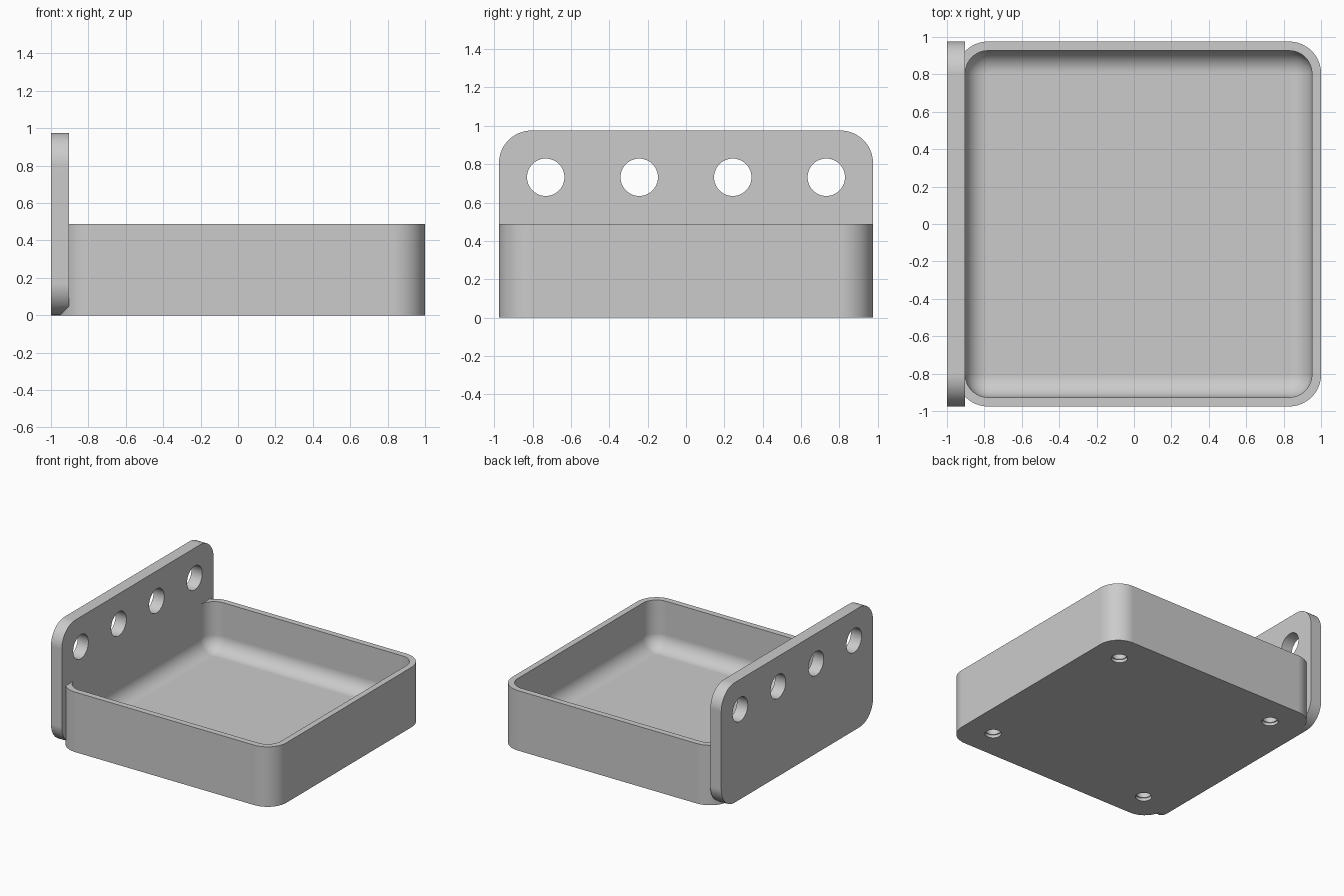
import bpy, bmesh, math
from mathutils import Matrix

UNIT = 1 / 41             # design step that all sizes are multiples of
HALF = 40 * UNIT          # half depth of the tray and plate
WALL = 2 * UNIT           # tray wall thickness
FLOOR = 4 * UNIT          # tray floor thickness
RADIUS = 7 * UNIT         # outer corner radius
RIM = 20 * UNIT           # tray height
CENTRE_X = UNIT           # tray centre
PLATE_IN = CENTRE_X - HALF + WALL
SPREAD = 30 * UNIT        # outermost hole centres
STEPS = 12

if "Cube" in bpy.data.objects:
    bpy.data.objects.remove(bpy.data.objects["Cube"])

grey = bpy.data.materials.new("light grey")
grey.use_nodes = True
grey.diffuse_color = (0.6, 0.6, 0.6, 1)
grey.node_tree.nodes["Principled BSDF"].inputs["Base Color"].default_value = (0.6, 0.6, 0.6, 1)


def rounded_rect(half_u, half_v, radius):
    """Counter-clockwise outline of a rectangle with round corners."""
    points = []
    for corner, (su, sv) in enumerate([(1, 1), (-1, 1), (-1, -1), (1, -1)]):
        for i in range(STEPS + 1):
            a = math.pi / 2 * (corner + i / STEPS)
            points.append((su * (half_u - radius) + radius * math.cos(a),
                           sv * (half_v - radius) + radius * math.sin(a)))
    return points


def loft(name, rings):
    """Closed solid through a list of matching point rings."""
    bm = bmesh.new()
    loops = [[bm.verts.new([round(c, 5) for c in p]) for p in ring] for ring in rings]
    for low, high in zip(loops, loops[1:]):
        n = len(low)
        for i in range(n):
            j = (i + 1) % n
            bm.faces.new((low[i], low[j], high[j], high[i]))
    bm.faces.new(loops[0][::-1])
    bm.faces.new(loops[-1])
    bmesh.ops.recalc_face_normals(bm, faces=bm.faces)
    return to_object(name, bm)


def to_object(name, bm):
    mesh = bpy.data.meshes.new(name)
    bm.to_mesh(mesh)
    bm.free()
    mesh.materials.append(grey)
    obj = bpy.data.objects.new(name, mesh)
    bpy.context.collection.objects.link(obj)
    return obj


def select(obj):
    bpy.ops.object.select_all(action='DESELECT')
    obj.select_set(True)
    bpy.context.view_layer.objects.active = obj


def combine(obj, other, operation):
    """Apply a boolean with another object and remove that object."""
    mod = obj.modifiers.new("combine", 'BOOLEAN')
    mod.operation = operation
    mod.solver = 'EXACT'
    mod.object = other
    select(obj)
    bpy.ops.object.modifier_apply(modifier=mod.name)
    bpy.data.objects.remove(other)


def drill(obj, centres, radius, depth, axis):
    """Cut round holes of full length depth, centred on each point."""
    bm = bmesh.new()
    turn = Matrix.Rotation(math.pi / 2, 4, 'Y') if axis == 'X' else Matrix()
    for c in centres:
        bmesh.ops.create_cone(bm, cap_ends=True, segments=48, radius1=radius,
                              radius2=radius, depth=depth,
                              matrix=Matrix.Translation(c) @ turn)
    cutter = to_object("hole_cutter", bm)
    cutter.hide_render = True
    combine(obj, cutter, 'DIFFERENCE')


# Tray: outer wall, rim, inner wall, then a round fillet down to the floor
def tray_ring(inset, z):
    outline = rounded_rect(HALF - inset, HALF - inset, RADIUS - inset)
    return [(x + CENTRE_X, y, z) for x, y in outline]


fillet = RADIUS - WALL - 0.003
rings = [tray_ring(0, 0), tray_ring(0, RIM), tray_ring(WALL, RIM)]
for i in range(STEPS + 1):
    a = math.pi / 2 * i / STEPS
    rings.append(tray_ring(WALL + fillet * (1 - math.cos(a)),
                           FLOOR + fillet * (1 - math.sin(a))))
tray = loft("tray_with_plate", rings)

# Upright plate with a row of four holes, fused to the tray
outline = rounded_rect(HALF, HALF / 2, RADIUS)
plate = loft("mounting_plate", [[(x, y, z + HALF / 2) for y, z in outline]
                                for x in (-1, PLATE_IN)])
drill(plate, [(-0.95, SPREAD * k / 3, SPREAD) for k in (-3, -1, 1, 3)],
      4 * UNIT, 0.4, 'X')
combine(tray, plate, 'UNION')

# Stepped round recesses under the tray corners
corners = [(CENTRE_X + sx * SPREAD, sy * SPREAD, 0) for sx in (-1, 1) for sy in (-1, 1)]
drill(tray, corners, 2.5 * UNIT, 2 * UNIT, 'Z')
drill(tray, corners, 2.2 * UNIT, 6 * UNIT, 'Z')

# Smooth rounded surfaces, crisp edges
select(tray)
bpy.ops.object.shade_smooth_by_angle(angle=math.radians(30))
tray.modifiers.new("even_shading", 'WEIGHTED_NORMAL').keep_sharp = True
